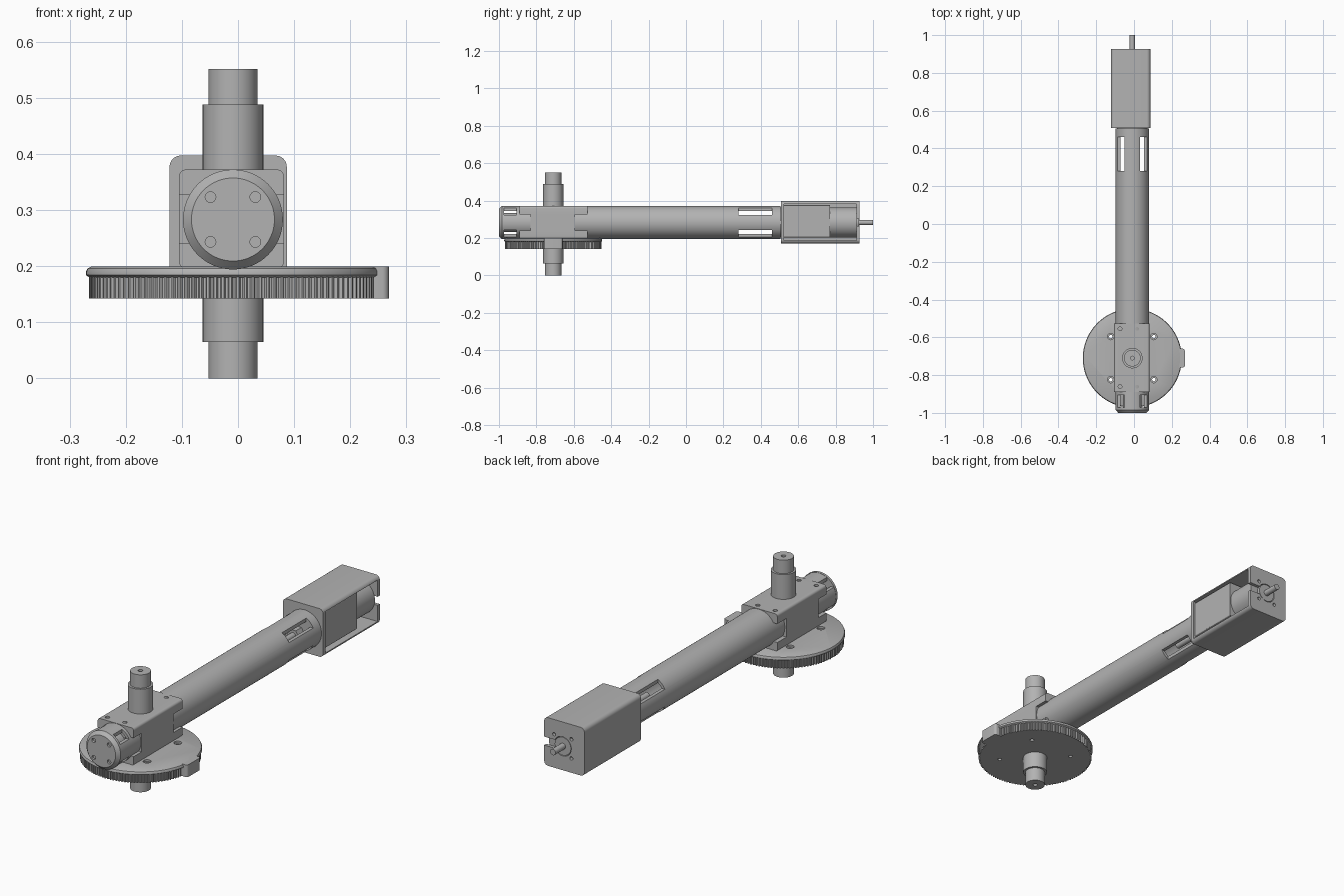
import bpy, bmesh, math
from mathutils import Matrix, Vector

if "Cube" in bpy.data.objects:
    bpy.data.objects.remove(bpy.data.objects["Cube"], do_unlink=True)

CX, AXIS_Z, SHAFT_Y = -0.009, 0.283, -0.71

grey = bpy.data.materials.new("machined grey")
grey.use_nodes = True
grey.diffuse_color = (0.45, 0.45, 0.45, 1)
grey.node_tree.nodes["Principled BSDF"].inputs["Base Color"].default_value = grey.diffuse_color


def finish(name, bm):
    bmesh.ops.recalc_face_normals(bm, faces=bm.faces)
    mesh = bpy.data.meshes.new(name)
    bm.to_mesh(mesh)
    bm.free()
    mesh.materials.append(grey)
    ob = bpy.data.objects.new(name, mesh)
    bpy.context.collection.objects.link(ob)
    return ob


def activate(ob):
    bpy.ops.object.select_all(action='DESELECT')
    ob.select_set(True)
    bpy.context.view_layer.objects.active = ob


def smooth(*obs):
    for ob in obs:
        activate(ob)
        bpy.ops.object.shade_smooth_by_angle(angle=math.radians(30))


def loft(name, rings, closed=False):
    """Skin a list of point rings; cap the ends or join them in a loop."""
    bm = bmesh.new()
    loops = [[bm.verts.new(p) for p in ring] for ring in rings]
    pairs = list(zip(loops, loops[1:]))
    if closed:
        pairs.append((loops[-1], loops[0]))
    else:
        bm.faces.new(loops[0])
        bm.faces.new(loops[-1])
    for a, b in pairs:
        for i in range(len(a)):
            j = (i + 1) % len(a)
            bm.faces.new((a[i], a[j], b[j], b[i]))
    return finish(name, bm)


def lathe(name, profile, x=CX, other=SHAFT_Y, along='Z', n=64, closed=False):
    """Turn (radius, position) pairs about a Z or Y axis."""
    rings = []
    for r, h in profile:
        ring = []
        for i in range(n):
            a = math.tau * i / n
            u, v = x + r * math.cos(a), other + r * math.sin(a)
            ring.append((u, v, h) if along == 'Z' else (u, h, v))
        rings.append(ring)
    return loft(name, rings, closed)


def rod(name, r, a, b, x=CX, other=SHAFT_Y, along='Z', n=24):
    return lathe(name, [(r, a), (r, b)], x, other, along, n)


def box(name, lo, hi, bevel=0, bevel_axis=1):
    bm = bmesh.new()
    lo, hi = Vector(lo), Vector(hi)
    bmesh.ops.create_cube(bm, size=1, matrix=Matrix.Translation((lo + hi) / 2) @ Matrix.Diagonal((*(hi - lo), 1)))
    if bevel:
        edges = [e for e in bm.edges if abs((e.verts[0].co - e.verts[1].co)[bevel_axis]) > 1e-5]
        bmesh.ops.bevel(bm, geom=edges, offset=bevel, segments=6, profile=0.5, affect='EDGES')
    return finish(name, bm)


def cut(ob, *cutters):
    for c in cutters:
        mod = ob.modifiers.new("cut", 'BOOLEAN')
        mod.operation, mod.solver, mod.object = 'DIFFERENCE', 'EXACT', c
        activate(ob)
        bpy.ops.object.modifier_apply(modifier=mod.name)
        bpy.data.objects.remove(c, do_unlink=True)


def windows(y0, y1):
    """Four corner cutters that leave a cross of strips in a tube."""
    out = []
    for sx in (-1, 1):
        for sz in (-1, 1):
            xs = sorted((CX + sx * 0.041, CX + sx * 0.12))
            zs = sorted((AXIS_Z + sz * 0.041, AXIS_Z + sz * 0.12))
            out.append(box("cutter", (xs[0], y0, zs[0]), (xs[1], y1, zs[1])))
    return out


SIGNS = [(sx, sy) for sx in (-1, 1) for sy in (-1, 1)]

# Long hollow tube with four windows near the motor
tube = lathe("main_tube", [(0.088, -0.6), (0.088, 0.506), (0.074, 0.506), (0.074, -0.6)],
             other=AXIS_Z, along='Y', closed=True)
cut(tube, *windows(0.28, 0.46))
flange = rod("tube_end_plate", 0.08, 0.462, 0.508, other=AXIS_Z, along='Y', n=64)
bosses = [rod("coupling_nut", 0.03, 0.42, 0.463, other=AXIS_Z, along='Y', n=6),
          rod("coupling_shaft", 0.014, 0.3, 0.43, other=AXIS_Z, along='Y')]
smooth(tube, flange, bosses[1])

# End cap with chamfered face, windows and screw recesses
sleeve = lathe("cap_sleeve", [(0.088, -0.975), (0.088, -0.82), (0.074, -0.82), (0.074, -0.975)],
               other=AXIS_Z, along='Y', closed=True)
cut(sleeve, *windows(-0.974, -0.905))
cap = lathe("end_cap", [(0.074, -1.0), (0.089, -0.984), (0.089, -0.972)], other=AXIS_Z, along='Y')
cut(cap, *[rod("cutter", 0.0095, -1.1, -0.99, CX + sx * 0.04, AXIS_Z + sz * 0.04, 'Y')
           for sx, sz in SIGNS])
inner = rod("cap_bearing", 0.05, -0.975, -0.84, other=AXIS_Z, along='Y', n=48)
smooth(sleeve, cap, inner)

# Bearing block with side notches at both ends and screw holes on top
block = box("bearing_block", (-0.105, -0.89, 0.196), (0.082, -0.527, 0.372), 0.012)
for sx in (-1, 1):
    xs = sorted((CX + sx * 0.045, CX + sx * 0.15))
    for y0, y1 in ((-0.95, -0.832), (-0.594, -0.45)):
        cut(block, box("cutter", (xs[0], y0, 0.24), (xs[1], y1, 0.327)))
cut(block, *[rod("cutter", 0.01, 0.36, 0.4, -0.029 + sx * 0.045, -0.708 + sy * 0.153)
             for sx, sy in SIGNS])
smooth(block)

# Vertical stepped shaft with centre holes
shaft = lathe("vertical_shaft", [(0.044, 0), (0.044, 0.065), (0.054, 0.065), (0.054, 0.488),
                                 (0.044, 0.488), (0.044, 0.551)])
cut(shaft, rod("cutter", 0.01, 0.53, 0.6), rod("cutter", 0.01, -0.1, 0.02))
smooth(shaft)

# Flange plate and toothed ring
plate = lathe("wheel_flange", [(0.256, 0.18), (0.262, 0.184), (0.262, 0.19), (0.259, 0.196), (0.253, 0.199)],
              n=128)
TEETH = 120
outline = []
for i in range(TEETH):
    for part, r in ((0, 0.251), (0.3, 0.251), (0.5, 0.257), (0.8, 0.257)):
        a = math.tau * (i + part) / TEETH
        outline.append((CX + r * math.cos(a), SHAFT_Y + r * math.sin(a)))
gear = loft("toothed_wheel", [[(x, y, z) for x, y in outline] for z in (0.142, 0.181)])
tab = box("wheel_tab", (0.2, -0.76, 0.142), (0.269, -0.66, 0.199), 0.012, 2)
for part, r in ((plate, 0.017), (gear, 0.009)):
    cut(part, *[rod("cutter", r, 0.1, 0.25, CX + sx * 0.114, SHAFT_Y + sy * 0.114) for sx, sy in SIGNS])
smooth(plate, tab)
for sx, sy in SIGNS:
    # Ring in each counterbore
    ring = lathe("bolt_ring", [(0.017, 0.18), (0.017, 0.19), (0.009, 0.19), (0.009, 0.18)],
                 CX + sx * 0.114, SHAFT_Y + sy * 0.114, n=24, closed=True)
    smooth(ring)

# Motor housing, open on one side, with slotted rear wall
housing = box("motor_housing", (-0.122, 0.507, 0.171), (0.087, 0.927, 0.397), 0.02)
cut(housing,
    box("cutter", (-0.106, 0.523, 0.187), (0.2, 0.911, 0.381)),
    rod("cutter", 0.045, 0.9, 1.0, other=AXIS_Z, along='Y', n=48),
    box("cutter", (0.03, 0.9, 0.263), (0.2, 1.0, 0.303)),
    *[rod("cutter", 0.008, 0.9, 1.0, CX + sx * 0.045, AXIS_Z + sz * 0.045, 'Y') for sx, sz in SIGNS])
smooth(housing)

# Motor body, gearbox and output shaft
box("motor_block", (-0.1, 0.522, 0.203), (0.078, 0.77, 0.376), 0.004)
gearbox = rod("motor_gearbox", 0.081, 0.769, 0.912, other=AXIS_Z, along='Y', n=64)
collar = rod("motor_collar", 0.042, 0.91, 0.926, other=AXIS_Z, along='Y', n=48)
output = rod("output_shaft", 0.014, 0.92, 1.0, other=AXIS_Z, along='Y')
smooth(gearbox, collar, output)
